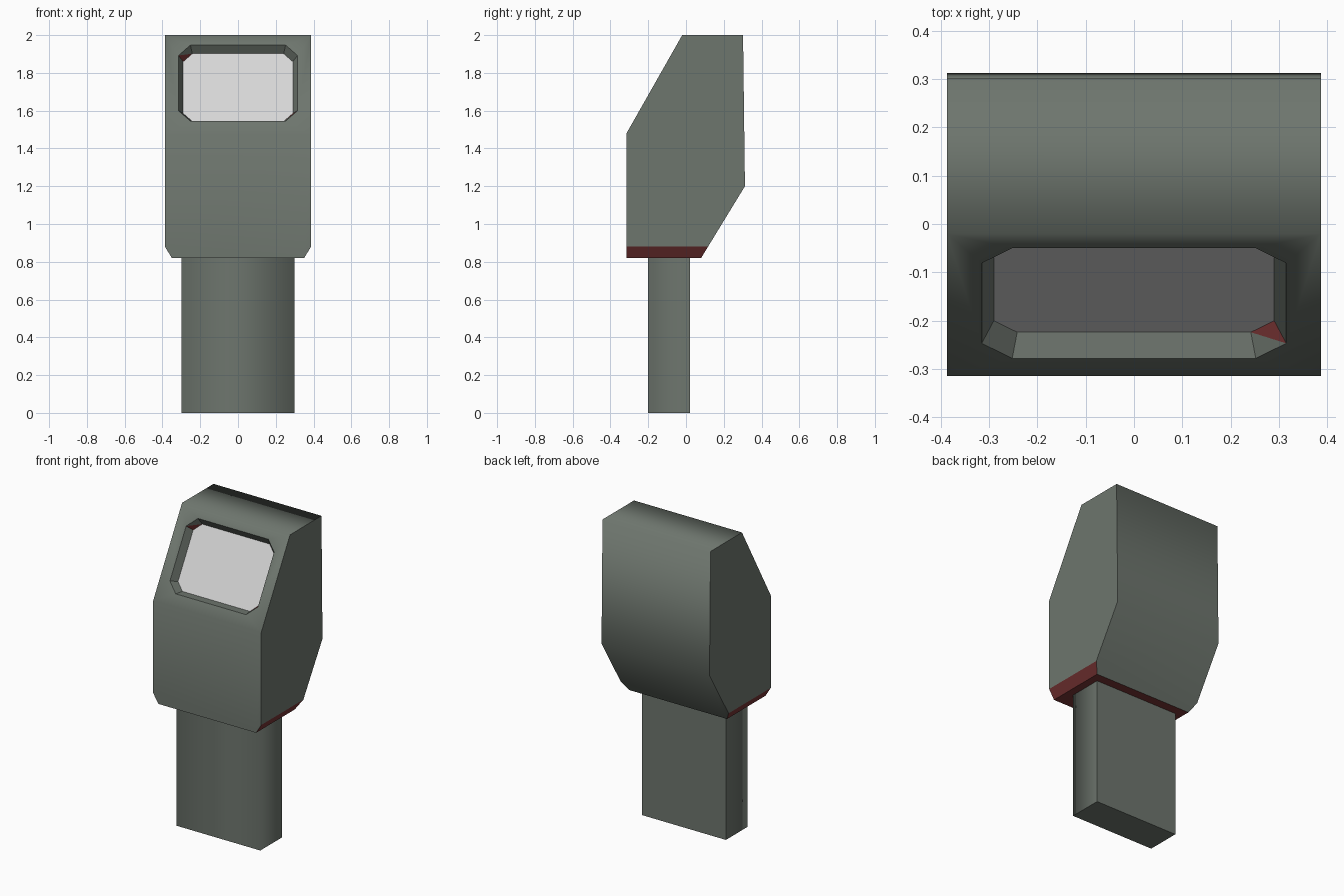
import bpy, bmesh
from mathutils import Vector

cube = bpy.data.objects.get("Cube")
if cube:
    bpy.data.objects.remove(cube)


def material(name, rgb):
    m = bpy.data.materials.new(name)
    m.use_nodes = True
    m.diffuse_color = (*rgb, 1)
    m.node_tree.nodes["Principled BSDF"].inputs["Base Color"].default_value = (*rgb, 1)
    return m


GREEN, RED, PANE = 0, 1, 2
MATERIALS = [material("grey green", (0.155, 0.18, 0.155)),
             material("dark red", (0.19, 0.035, 0.035)),
             material("pale grey", (0.68, 0.68, 0.68))]


def finish(bm, name):
    me = bpy.data.meshes.new(name)
    bm.to_mesh(me)
    bm.free()
    for m in MATERIALS:
        me.materials.append(m)
    ob = bpy.data.objects.new(name, me)
    bpy.context.scene.collection.objects.link(ob)
    return ob


# Head: side profile (y, z) extruded across x
W = 0.387
profile = [(-0.315, 0.82), (0.08, 0.82), (0.312, 1.2), (0.302, 2.0),
           (-0.02, 2.0), (-0.315, 1.48)]
bm = bmesh.new()
face = bm.faces.new([bm.verts.new((-W, y, z)) for y, z in profile])
ext = bmesh.ops.extrude_face_region(bm, geom=[face])
bmesh.ops.translate(bm, vec=(2 * W, 0, 0),
                    verts=[g for g in ext["geom"] if isinstance(g, bmesh.types.BMVert)])

# Red chamfers along the lower side edges, and red underside
for s in (-1, 1):
    cut = bmesh.ops.bisect_plane(bm, geom=bm.verts[:] + bm.edges[:] + bm.faces[:],
                                 plane_co=(s * W, 0, 0.88),
                                 plane_no=(s * 0.06, 0, -0.037), clear_outer=True)
    edges = [g for g in cut["geom_cut"] if isinstance(g, bmesh.types.BMEdge)]
    for f in bmesh.ops.edgeloop_fill(bm, edges=edges)["faces"]:
        f.material_index = RED
bmesh.ops.recalc_face_normals(bm, faces=bm.faces[:])
for f in bm.faces:
    if f.normal.z < -0.9:
        f.material_index = RED

# Octagonal opening in the sloped face
slope = next(f for f in bm.faces if f.normal.z > 0.3 and f.normal.y < -0.5)
normal = slope.normal.copy()
up = Vector((0, -normal.z, 0)) + Vector((0, 2 * normal.z, -normal.y))
centre = Vector((0, -0.164, 1.746))
HX, HU, C = 0.315, 0.231, 0.063
corners = [(HX - C, -HU), (HX, C - HU), (HX, HU - C), (HX - C, HU),
           (C - HX, HU), (-HX, HU - C), (-HX, C - HU), (C - HX, -HU)]
ring = [bm.verts.new(centre + Vector((x, 0, 0)) + up * u) for x, u in corners]
border = list(slope.edges)
bmesh.ops.delete(bm, geom=[slope], context="FACES_ONLY")
pane = bm.faces.new(ring)
pane.normal_update()
if pane.normal.dot(normal) < 0:
    pane.normal_flip()
fill = bmesh.ops.triangle_fill(bm, edges=border + list(pane.edges),
                               use_beauty=True, normal=normal)
for f in [g for g in fill["geom"] if isinstance(g, bmesh.types.BMFace)]:
    if all(v in ring for v in f.verts):
        bm.faces.remove(f)
    else:
        f.normal_update()
        if f.normal.dot(normal) < 0:
            f.normal_flip()
shell = [f for f in bm.faces if f is not pane]

# Recessed pane with tapered walls
pane.material_index = PANE
walls = bmesh.ops.inset_region(bm, faces=[pane], thickness=0.025, depth=-0.048,
                               use_even_offset=True)["faces"]
inner = set(pane.verts)
for w in walls:
    w.material_index = GREEN

# Red wedges on two opposite corner walls
for w in walls:
    c = w.calc_center_median()
    if abs(c.x) > 0.24 and abs(c.z - centre.z) > 0.13 and c.x * (c.z - centre.z + 0.02) < 0:
        a = max((v for v in w.verts if v not in inner), key=lambda v: abs(v.co.x))
        b = min((v for v in w.verts if v in inner), key=lambda v: abs(v.co.x))
        other, _ = bmesh.utils.face_split(w, a, b)
        for f in (w, other):
            if len(inner & set(f.verts)) == 2:
                f.material_index = RED

# Soft shading around the head, crisp side outlines and opening
bm.normal_update()
soft = {f for f in shell if f.material_index == GREEN and abs(f.normal.x) < 0.1}
for f in bm.faces:
    f.smooth = True
for e in bm.edges:
    e.smooth = all(f in soft for f in e.link_faces)
finish(bm, "head")

# Neck post with softened front corners
bm = bmesh.new()
bmesh.ops.create_cube(bm, size=1)
for v in bm.verts:
    v.co = (v.co.x * 0.6, v.co.y * 0.22 - 0.09, (v.co.z + 0.5) * 0.83)
for f in bm.faces:
    f.smooth = True
for e in bm.edges:
    upright = abs(e.verts[0].co.z - e.verts[1].co.z) > 0.5
    e.smooth = upright and e.verts[0].co.y < -0.1
finish(bm, "neck")
